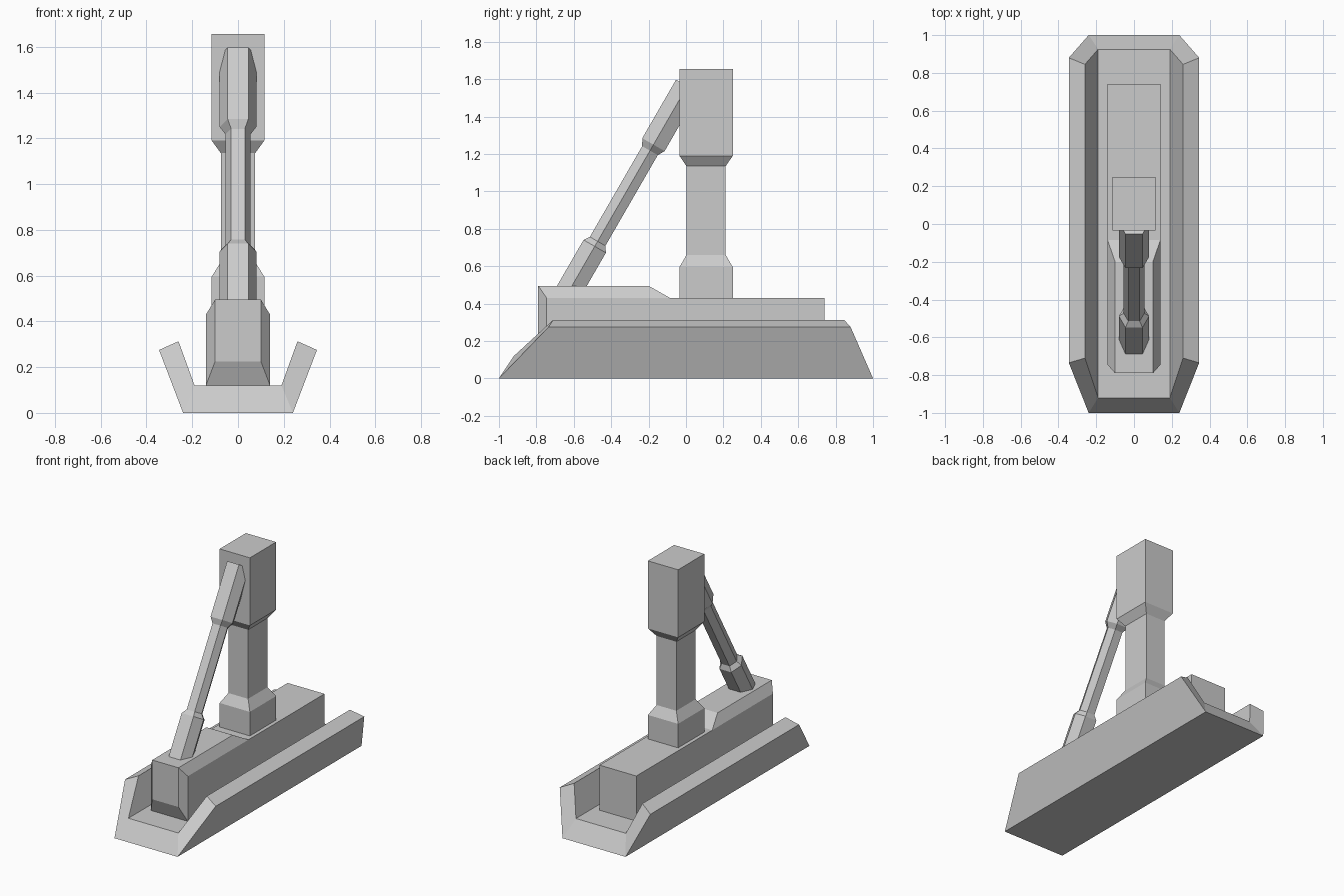
import bpy, bmesh
from mathutils import Vector

if "Cube" in bpy.data.objects:
    bpy.data.objects.remove(bpy.data.objects["Cube"])


def make(name, verts, faces):
    mesh = bpy.data.meshes.new(name)
    mesh.from_pydata(verts, [], faces)
    bm = bmesh.new()
    bm.from_mesh(mesh)
    bmesh.ops.recalc_face_normals(bm, faces=bm.faces)
    bm.to_mesh(mesh)
    bm.free()
    obj = bpy.data.objects.new(name, mesh)
    bpy.context.collection.objects.link(obj)
    return obj


def bridge(count, n):
    """Side quads joining consecutive rings of n vertices."""
    return [(r * n + i, r * n + (i + 1) % n, (r + 1) * n + (i + 1) % n, (r + 1) * n + i)
            for r in range(count - 1) for i in range(n)]


def loft(name, rings):
    n, c = len(rings[0]), len(rings)
    caps = [tuple(range(n)), tuple(range((c - 1) * n, c * n))]
    return make(name, [v for r in rings for v in r], bridge(c, n) + caps)


# Trough base: half profile as (x, z, front y, back y), mirrored
half = [(0.24, 0, -1, 1), (0.345, 0.275, -0.735, 0.88),
        (0.26, 0.313, -0.71, 0.845), (0.19, 0.12, -0.92, 0.925)]
profile = half + [(-x, z, f, b) for x, z, f, b in reversed(half)]
verts = [(x, f, z) for x, z, f, b in profile] + [(x, b, z) for x, z, f, b in profile]
ends = [tuple(i + o for i in q) for o in (0, 8)
        for q in ((0, 1, 2, 3), (0, 3, 4, 7), (4, 5, 6, 7))]
make("trough_base", verts, bridge(2, 8) + ends)

# Long block with a raised, chamfered nose: right and left side vertices
side = [(0.1, -0.79, 0.225), (0.1, -0.79, 0.495), (0.14, -0.745, 0.12),
        (0.14, -0.745, 0.43), (0.1, -0.2, 0.495), (0.14, -0.085, 0.43),
        (0.14, 0.74, 0.12), (0.14, 0.74, 0.43)]
verts = side + [(-x, y, z) for x, y, z in side]
side_faces = [(0, 2, 3, 1), (1, 3, 5, 4), (2, 6, 7, 5, 3)]
faces = side_faces + [tuple(i + 8 for i in f) for f in side_faces]
strip = [0, 1, 4, 5, 7, 6, 2]
faces += [(a, b, b + 8, a + 8) for a, b in zip(strip, strip[1:] + strip[:1])]
make("long_block", verts, faces)

# Square column with foot and head
levels = [(0.42, 0.115, 0.1425), (0.595, 0.115, 0.1425), (0.66, 0.075, 0.105),
          (1.135, 0.075, 0.105), (1.19, 0.115, 0.1425), (1.655, 0.115, 0.1425)]
loft("column", [[(sx * hx, 0.1075 + sy * hy, z)
                 for sx, sy in ((-1, -1), (1, -1), (1, 1), (-1, 1))]
                for z, hx, hy in levels])

# Slanted hexagonal strut with thick ends: (distance, face, mid width, half depth)
start = Vector((0, -0.63, 0.46))
along = Vector((0, 0.5, 0.866))
out = Vector((0, -0.866, 0.5))
thick, thin = (0.045, 0.08, 0.069), (0.03, 0.055, 0.048)
rings = []
for t, (w, m, d) in [(-0.05, thick), (0.284, thick), (0.315, thin),
                     (0.875, thin), (0.912, thick), (1.273, thick)]:
    c = start + along * t
    rings.append([c + out * o + Vector((x, 0, 0)) for x, o in
                  ((w, d), (m, 0), (w, -d), (-w, -d), (-m, 0), (-w, d))])
loft("slanted_strut", rings)
